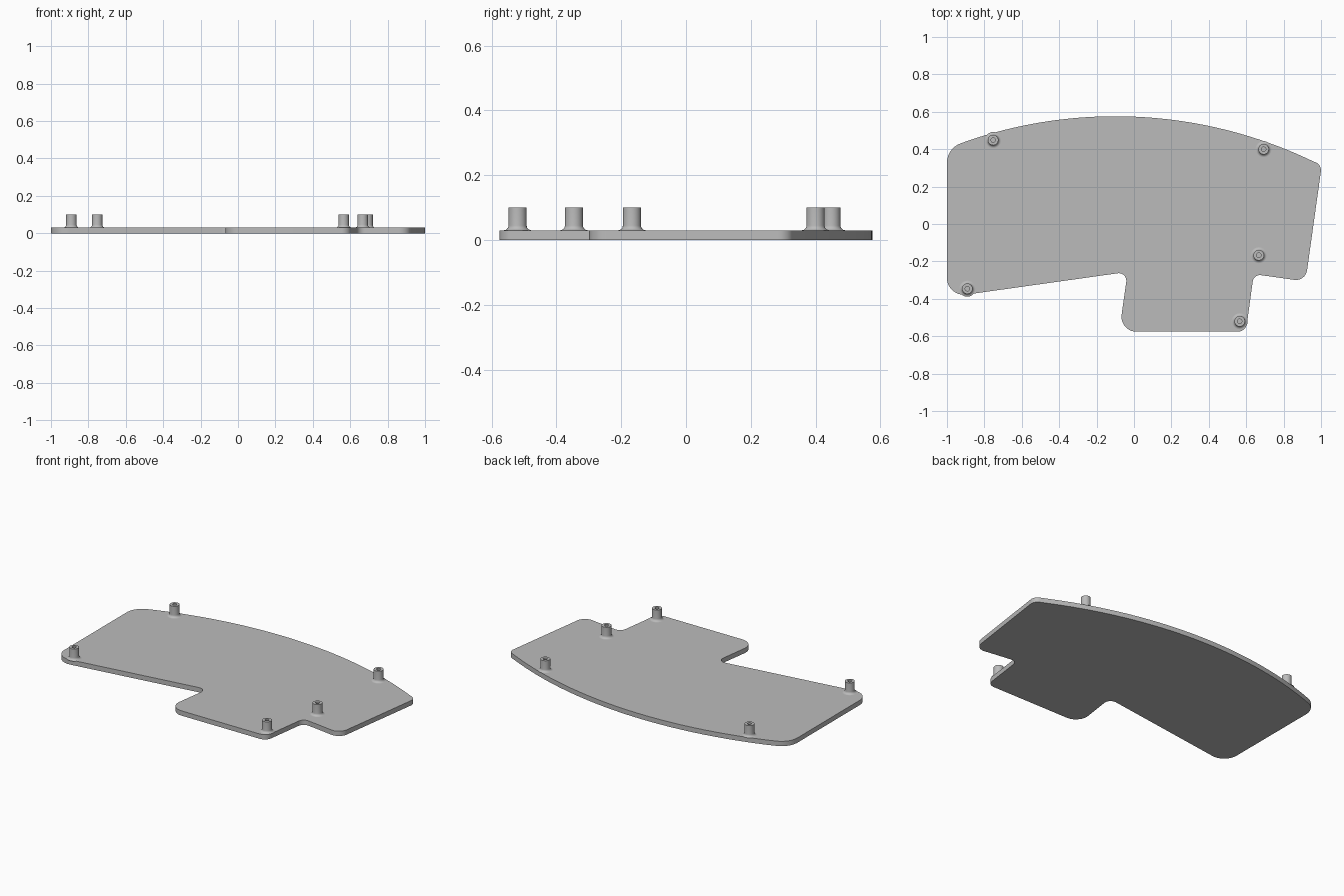
import bpy, bmesh, math
from mathutils import Vector

if "Cube" in bpy.data.objects:
    bpy.data.objects.remove(bpy.data.objects["Cube"])

THICK, TOP = 0.03, 0.10

grey = bpy.data.materials.new("plain grey")
grey.diffuse_color = (0.5, 0.5, 0.5, 1)
grey.use_nodes = True
grey.node_tree.nodes["Principled BSDF"].inputs["Base Color"].default_value = grey.diffuse_color


def finish(name, bm):
    bmesh.ops.recalc_face_normals(bm, faces=bm.faces)
    mesh = bpy.data.meshes.new(name)
    bm.to_mesh(mesh)
    bm.free()
    mesh.materials.append(grey)
    obj = bpy.data.objects.new(name, mesh)
    bpy.context.collection.objects.link(obj)
    bpy.ops.object.select_all(action='DESELECT')
    obj.select_set(True)
    bpy.context.view_layer.objects.active = obj
    bpy.ops.object.shade_smooth_by_angle(angle=math.radians(35))
    return obj


def fillet(prev, corner, nxt, r, steps=10):
    """Points of a circular arc that rounds one corner."""
    a, b = (prev - corner).normalized(), (nxt - corner).normalized()
    half = a.angle(b) / 2
    t = r / math.tan(half)
    centre = corner + (a + b).normalized() * (r / math.sin(half))
    start, end = corner + a * t - centre, corner + b * t - centre
    sweep = start.angle_signed(end)
    pts = []
    for i in range(steps + 1):
        ang = -sweep * i / steps
        c, s = math.cos(ang), math.sin(ang)
        pts.append(centre + Vector((start.x * c - start.y * s, start.x * s + start.y * c)))
    return pts


def back_arc(x):
    """Large curve along the back edge."""
    R, cx, top = 2.44, -0.10, 0.576
    return top - R + math.sqrt(R * R - (x - cx) ** 2)


# Plate outline: corner x, y, rounding radius (counter-clockwise)
corners = [(-1, -0.392, 0.09), (-0.034, -0.256, 0.04), (-0.079, -0.576, 0.08),
           (0.598, -0.576, 0.05), (0.64, -0.268, 0.04), (0.917, -0.307, 0.06),
           (1.004, 0.315, 0.045)]
N = 48
corners += [(x, back_arc(x), 0) for x in (0.94 - 1.82 * i / N for i in range(N + 1))]
corners.append((-1, back_arc(-1), 0.11))

outline = []
for i, (x, y, r) in enumerate(corners):
    p = Vector((x, y))
    if r:
        before = Vector(corners[i - 1][:2])
        after = Vector(corners[(i + 1) % len(corners)][:2])
        outline += fillet(before, p, after, r)
    else:
        outline.append(p)

# Base plate
bm = bmesh.new()
face = bm.faces.new([bm.verts.new((p.x, p.y, 0)) for p in outline])
ext = bmesh.ops.extrude_face_region(bm, geom=[face])
bmesh.ops.translate(bm, vec=(0, 0, THICK),
                    verts=[v for v in ext["geom"] if isinstance(v, bmesh.types.BMVert)])
finish("base_plate", bm)

# Standoff profile: flared foot, straight wall, flat rim, blind hole
R_POST, R_HOLE, FLARE = 0.028, 0.012, 0.015
profile = [(R_POST + FLARE * (1 - math.sin(a)), THICK + FLARE * (1 - math.cos(a)))
           for a in (math.pi / 2 * i / 6 for i in range(7))]
profile += [(R_POST, TOP), (R_HOLE, TOP), (R_HOLE, THICK + 0.001)]


def standoff(name, x, y, seg=40):
    bm = bmesh.new()
    rings = [[bm.verts.new((x + r * math.cos(2 * math.pi * k / seg),
                            y + r * math.sin(2 * math.pi * k / seg), z))
              for k in range(seg)] for r, z in profile]
    for lo, hi in zip(rings, rings[1:]):
        for k in range(seg):
            j = (k + 1) % seg
            bm.faces.new((lo[k], lo[j], hi[j], hi[k]))
    bm.faces.new(rings[-1])  # hole floor
    bm.faces.new(rings[0][::-1])  # underside
    finish(name, bm)


# Five standoffs
for name, x, y in [("standoff_back_left", -0.753, 0.449), ("standoff_back_right", 0.693, 0.400),
                   ("standoff_mid_right", 0.667, -0.167), ("standoff_front_right", 0.565, -0.520),
                   ("standoff_front_left", -0.891, -0.346)]:
    standoff(name, x, y)
